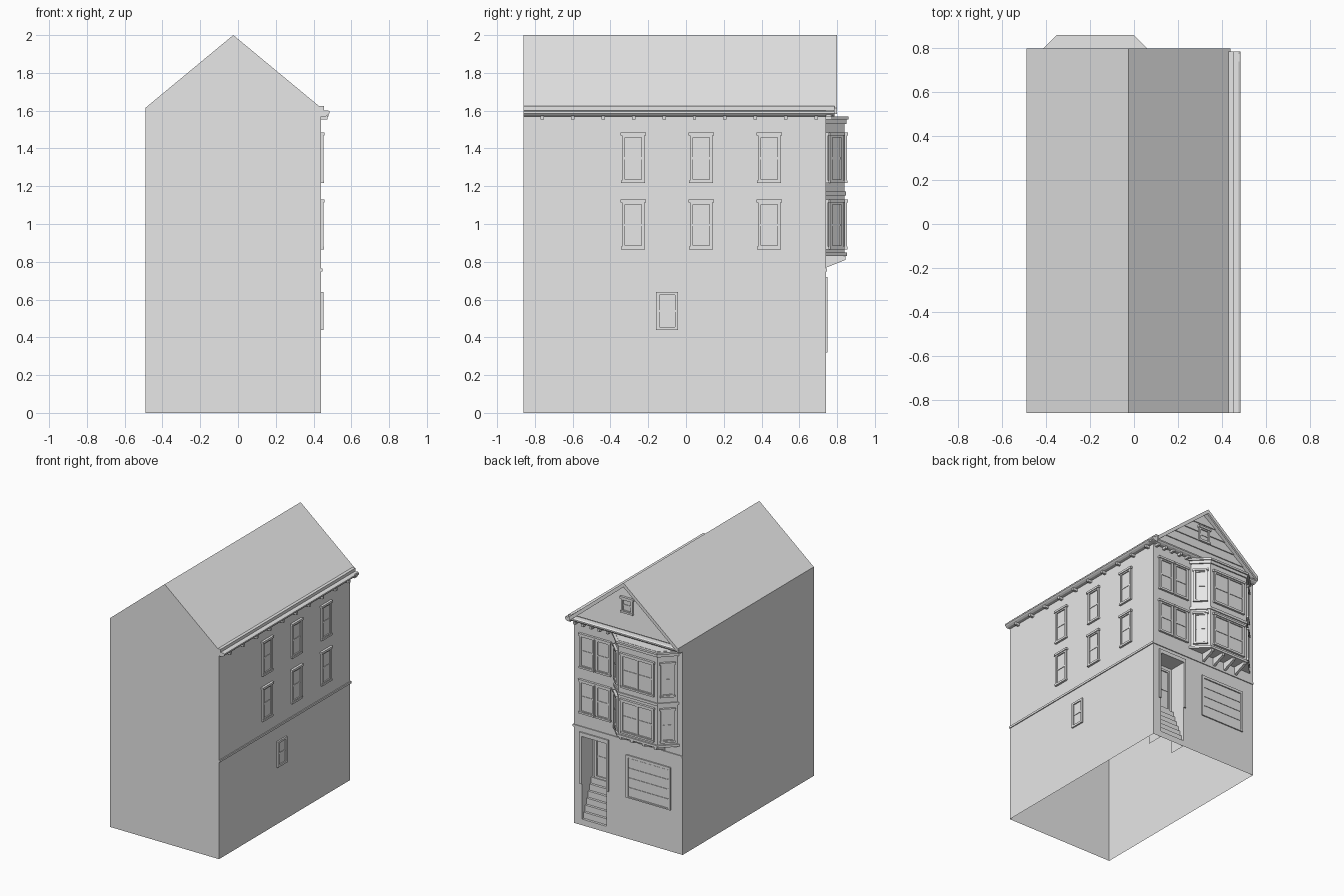
import bpy, bmesh
from mathutils import Matrix, Vector

cube = bpy.data.objects.get("Cube")
if cube:
    bpy.data.objects.remove(cube, do_unlink=True)

GREY = bpy.data.materials.new("plain grey")
GREY.use_nodes = True
GREY.diffuse_color = (0.8, 0.8, 0.8, 1)
GREY.node_tree.nodes["Principled BSDF"].inputs["Base Color"].default_value = (0.8, 0.8, 0.8, 1)

# Overall dimensions
LEFT, RIGHT, BACK, FRONT = -0.49, 0.44, -0.86, 0.74
EAVE, PEAK, RIDGE_X = 1.6, 1.985, -0.025


def finish(name, bm, recalc=True):
    if recalc:
        bmesh.ops.recalc_face_normals(bm, faces=bm.faces)
    mesh = bpy.data.meshes.new(name)
    bm.to_mesh(mesh)
    bm.free()
    mesh.materials.append(GREY)
    obj = bpy.data.objects.new(name, mesh)
    bpy.context.scene.collection.objects.link(obj)
    return obj


def frame(origin, along, out):
    """Wall frame: u runs along the wall, v points outwards, z is up."""
    u, v = Vector((*along, 0)).normalized(), Vector((*out, 0)).normalized()
    return Matrix(((u.x, v.x, 0, origin[0]), (u.y, v.y, 0, origin[1]), (0, 0, 1, 0), (0, 0, 0, 1)))


def block(bm, m, u0, u1, v0, v1, z0, z1):
    size = Matrix.Diagonal((u1 - u0, v1 - v0, z1 - z0, 1))
    mid = Matrix.Translation(((u0 + u1) / 2, (v0 + v1) / 2, (z0 + z1) / 2))
    bmesh.ops.create_cube(bm, size=1, matrix=m @ mid @ size)


def prism(bm, points, shift):
    """Extrude a flat outline along a vector."""
    a = [bm.verts.new(p) for p in points]
    b = [bm.verts.new(Vector(p) + Vector(shift)) for p in points]
    bm.faces.new(a)
    bm.faces.new(b[::-1])
    for i in range(len(a)):
        j = (i + 1) % len(a)
        bm.faces.new((a[i], b[i], b[j], a[j]))


def window(name, m, u, z0, z1, w, columns=1, trim=True):
    bm = bmesh.new()
    h, c = w / 2, 0.016
    for s in (-1, 1):
        a, b = sorted((u + s * h, u + s * (h - c)))
        block(bm, m, a, b, 0, 0.012, z0, z1)
    for a, b in ((z0, z0 + c), (z1 - c, z1)):
        block(bm, m, u - h, u + h, 0, 0.0115, a, b)
    # Sash bars and glass
    block(bm, m, u - h + c, u + h - c, -0.004, 0.003, z0 + c, z1 - c)
    mid = (z0 + z1) / 2
    block(bm, m, u - h + c, u + h - c, 0, 0.007, mid - 0.006, mid + 0.006)
    for i in range(1, columns):
        x = u - h + w * i / columns
        block(bm, m, x - 0.008, x + 0.008, 0, 0.009, z0 + c, z1 - c)
    if trim:
        block(bm, m, u - h - 0.007, u + h + 0.007, 0, 0.018, z1 - 0.006, z1 + 0.01)
        block(bm, m, u - h - 0.003, u + h + 0.003, 0, 0.016, z0 - 0.004, z0 + 0.01)
    finish(name, bm)


side = frame((RIGHT, 0), (0, 1), (1, 0))
facade = frame((0, FRONT), (1, 0), (0, 1))

# Walls, open underneath, with the entry recess cut out of the facade
DOOR_L, DOOR_R, DOOR_TOP, DEPTH, LANDING = 0.16, 0.37, 0.69, 0.13, 0.33
bm = bmesh.new()


def face(*pts):
    bm.faces.new([bm.verts.new(p) for p in pts])


def sheet(x0, x1, z0, z1, y):
    face((x1, y, z0), (x0, y, z0), (x0, y, z1), (x1, y, z1))


face((LEFT, FRONT, 0), (LEFT, BACK, 0), (LEFT, BACK, EAVE), (LEFT, FRONT, EAVE))
face((RIGHT, BACK, 0), (RIGHT, FRONT, 0), (RIGHT, FRONT, EAVE), (RIGHT, BACK, EAVE))
face((LEFT, BACK, 0), (RIGHT, BACK, 0), (RIGHT, BACK, EAVE), (RIDGE_X, BACK, PEAK), (LEFT, BACK, EAVE))
sheet(LEFT, DOOR_L, 0, EAVE, FRONT)
sheet(DOOR_R, RIGHT, 0, EAVE, FRONT)
sheet(DOOR_L, DOOR_R, DOOR_TOP, EAVE, FRONT)
face((RIGHT, FRONT, EAVE), (LEFT, FRONT, EAVE), (RIDGE_X, FRONT, PEAK))
finish("walls", bm, recalc=False)

# Entry recess and stairs
bm = bmesh.new()
inner = FRONT - DEPTH
face((DOOR_L, inner, 0), (DOOR_L, inner, DOOR_TOP), (DOOR_L, FRONT, DOOR_TOP), (DOOR_L, FRONT, 0))
face((DOOR_R, FRONT, 0), (DOOR_R, FRONT, DOOR_TOP), (DOOR_R, inner, DOOR_TOP), (DOOR_R, inner, 0))
face((DOOR_L, FRONT, DOOR_TOP), (DOOR_L, inner, DOOR_TOP), (DOOR_R, inner, DOOR_TOP), (DOOR_R, FRONT, DOOR_TOP))
sheet(DOOR_L, DOOR_R, LANDING, DOOR_TOP, inner)
finish("entry_recess", bm, recalc=False)
bm = bmesh.new()
STEPS = 7
rise, run = LANDING / STEPS, DEPTH / STEPS
for i in range(STEPS):
    y, z = FRONT - i * run, (i + 1) * rise
    sheet(DOOR_L, DOOR_R, z - rise, z, y)
    face((DOOR_R, y, z), (DOOR_L, y, z), (DOOR_L, y - run, z), (DOOR_R, y - run, z))
finish("entry_stairs", bm, recalc=False)
window("entry_door", frame((0, inner), (1, 0), (0, 1)), (DOOR_L + DOOR_R) / 2, LANDING, 0.66, 0.16, trim=False)
bm = bmesh.new()
for a in (DOOR_L - 0.018, DOOR_R):
    block(bm, facade, a, a + 0.018, 0, 0.01, 0.32, 0.72)
block(bm, facade, DOOR_L - 0.018, DOOR_R + 0.018, 0, 0.0095, DOOR_TOP, 0.72)
finish("entry_trim", bm)

# Garage door
bm = bmesh.new()
for a in (-0.39, -0.03):
    block(bm, facade, a, a + 0.02, 0, 0.01, 0.32, 0.65)
block(bm, facade, -0.39, -0.01, 0, 0.0095, 0.63, 0.65)
block(bm, facade, -0.39, -0.01, 0, 0.0095, 0.32, 0.33)
for i in range(4):
    z = 0.332 + i * 0.075
    block(bm, facade, -0.37, -0.03, -0.004, 0.004, z, z + 0.069)
finish("garage_door", bm)

# Belt course around the street sides
bm = bmesh.new()
block(bm, side, BACK, FRONT + 0.007, 0, 0.007, 0.748, 0.764)
block(bm, facade, LEFT, RIGHT + 0.006, 0, 0.007, 0.748, 0.764)
finish("belt_course", bm)

# Roof and front rake boards
def gable_band(drop, top=2.0, rim=1.615):
    return [(LEFT, rim), (RIDGE_X, top), (RIGHT, rim), (RIGHT, rim - drop), (RIDGE_X, top - drop), (LEFT, rim - drop)]


for name, drop, y0, y1 in (("roof", 0.015, BACK, 0.795), ("rake_board", 0.032, 0.785, 0.8)):
    bm = bmesh.new()
    prism(bm, [(x, y0, z) for x, z in gable_band(drop)], (0, y1 - y0, 0))
    finish(name, bm)

# Lapped gable boards
bm = bmesh.new()
BOARDS, Z0 = 5, 1.61
pitch = (PEAK - Z0 - 0.02) / BOARDS
for i in range(BOARDS):
    lo, hi = Z0 + i * pitch, Z0 + (i + 1) * pitch

    def edge(z, s):
        half = (RIGHT - RIDGE_X) * (PEAK - z) / (PEAK - EAVE)
        return RIDGE_X + s * half

    out = [(edge(lo, s), FRONT + 0.01, lo) for s in (-1, 1)]
    top = [(edge(hi, s), FRONT + 0.002, hi) for s in (1, -1)]
    face(*(out + top))
    face(*([(x, FRONT, z) for x, _, z in out] + out[::-1]))
finish("gable_boards", bm)
window("attic_window", frame((0, FRONT + 0.008), (1, 0), (0, 1)), RIDGE_X, 1.75, 1.86, 0.1)

# Cornice, gutter and brackets
profile = [(0, 1.57), (0.025, 1.57), (0.038, 1.578), (0.045, 1.586), (0.045, 1.596), (0.036, 1.602), (0, 1.602)]
bm = bmesh.new()
prism(bm, [(RIGHT + v, BACK, z) for v, z in profile], (0, FRONT + 0.045 - BACK, 0))
prism(bm, [(LEFT, FRONT + v, z) for v, z in profile], (RIGHT + 0.04 - LEFT, 0, 0))
finish("cornice", bm)
bm = bmesh.new()
block(bm, side, BACK, 0.785, -0.01, 0.014, 1.6, 1.625)
finish("gutter", bm)
bm = bmesh.new()
for i in range(10):
    y = -0.76 + i * 0.161
    block(bm, side, y - 0.009, y + 0.009, 0, 0.034, 1.552, 1.572)
for i in range(5):
    x = 0.415 - i * 0.07
    block(bm, facade, x - 0.009, x + 0.009, 0, 0.034, 1.552, 1.572)
finish("cornice_brackets", bm)

# Bay window body and mouldings
BAY_X = -0.1775


def bay_layer(name, d, z0, z1):
    bm = bmesh.new()
    front, base = 0.1675 + 0.414 * d, 0.2675 + 1.414 * d
    plan = [(-base, FRONT), (-front, 0.84 + d), (front, 0.84 + d), (base, FRONT)]
    prism(bm, [(BAY_X + x, y, z0) for x, y in plan], (0, 0, z1 - z0))
    finish(name, bm)


bay_layer("bay_body", 0, 0.83, 1.57)
bay_layer("bay_base_moulding", 0.012, 0.83, 0.848)
bay_layer("bay_middle_band", 0.008, 1.152, 1.172)
bay_layer("bay_frieze", 0.01, 1.53, 1.553)
bay_layer("bay_cap", 0.02, 1.553, 1.568)

# Wedge corbels under the bay
bm = bmesh.new()
for i in range(4):
    x = BAY_X - 0.16 + i * 0.1
    prism(bm, [(x, FRONT, 0.768), (x, 0.845, 0.81), (x, 0.845, 0.83), (x, FRONT, 0.83)], (0.02, 0, 0))
finish("bay_corbels", bm)

# Windows on both upper storeys
bay_front = frame((BAY_X, 0.84), (1, 0), (0, 1))
slants = {s: frame((BAY_X + s * 0.2175, 0.79), (s, -1), (s, 1)) for s in (-1, 1)}
for storey, z0, z1 in (("lower", 0.87, 1.12), ("upper", 1.22, 1.475)):
    for i, y in enumerate((-0.28, 0.08, 0.44)):
        window(f"{storey}_side_window_{i + 1}", side, y, z0, z1, 0.12)
    for i, x in enumerate((0.185, 0.325)):
        window(f"{storey}_facade_window_{i + 1}", facade, x, z0, z1, 0.125)
    window(f"{storey}_bay_front_window", bay_front, 0, z0, z1, 0.28, columns=2)
    for s, m in slants.items():
        window(f"{storey}_bay_{'left' if s > 0 else 'right'}_window", m, 0, z0, z1, 0.1)
window("basement_window", side, -0.1, 0.44, 0.64, 0.115, trim=False)
